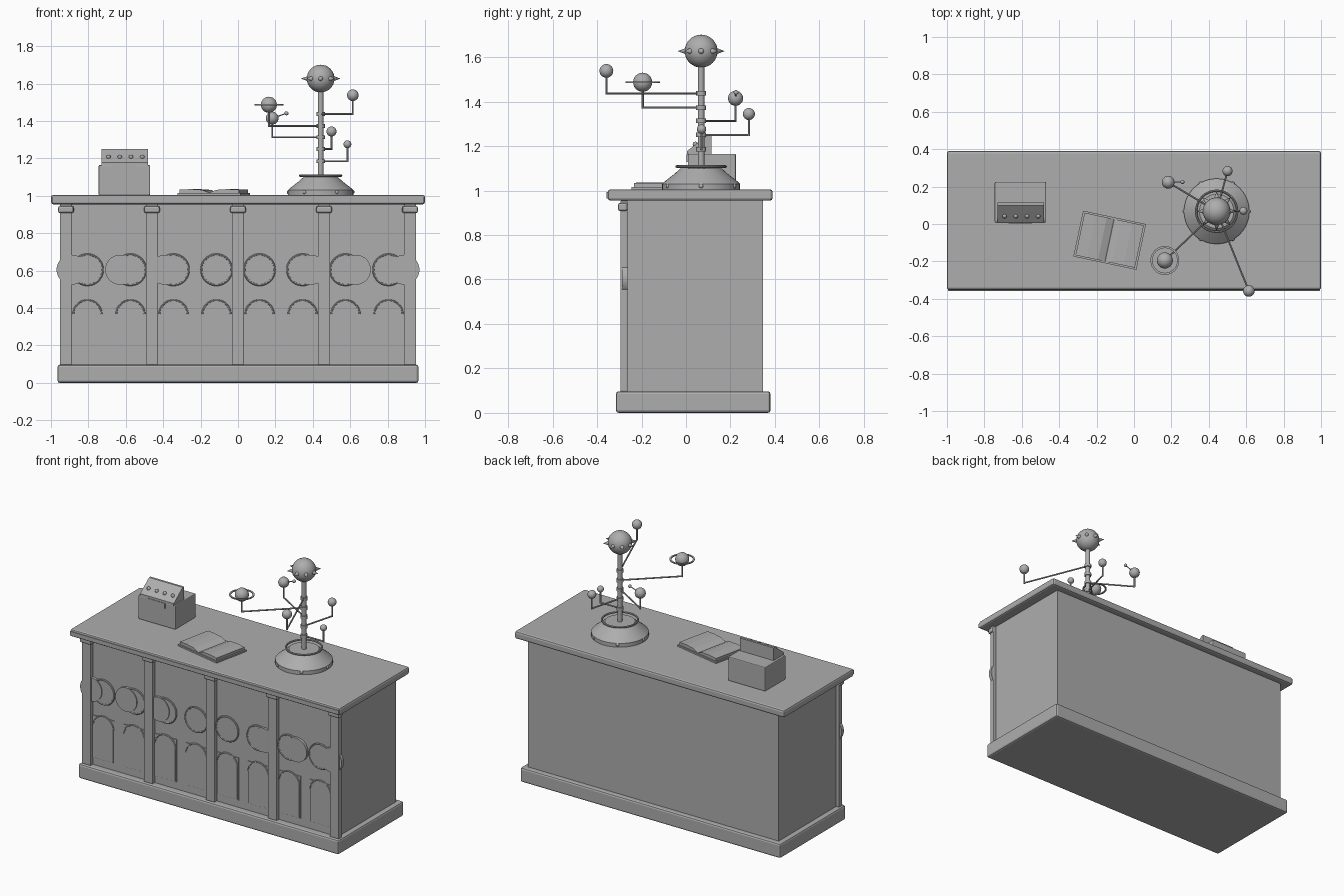
import bpy, bmesh, math
from mathutils import Vector, Matrix

if "Cube" in bpy.data.objects:
    bpy.data.objects.remove(bpy.data.objects["Cube"])

# The whole model is one neutral grey
GREY = bpy.data.materials.new("neutral_grey")
GREY.diffuse_color = (0.42, 0.42, 0.42, 1)
GREY.use_nodes = True
GREY.node_tree.nodes["Principled BSDF"].inputs["Base Color"].default_value = GREY.diffuse_color


def finish(name, bm, smooth=False, bevel=0):
    bmesh.ops.recalc_face_normals(bm, faces=bm.faces)
    me = bpy.data.meshes.new(name)
    bm.to_mesh(me)
    bm.free()
    me.materials.append(GREY)
    ob = bpy.data.objects.new(name, me)
    bpy.context.collection.objects.link(ob)
    if bevel:
        mod = ob.modifiers.new("bevel", 'BEVEL')
        mod.width, mod.segments = bevel, 2
    if smooth:
        bpy.ops.object.select_all(action='DESELECT')
        ob.select_set(True)
        bpy.context.view_layer.objects.active = ob
        bpy.ops.object.shade_smooth_by_angle(angle=math.radians(35))
    return ob


def box(name, x0, x1, y0, y1, z0, z1, bevel=0):
    bm = bmesh.new()
    bmesh.ops.create_cube(bm, size=1)
    for v in bm.verts:
        v.co = ((x0 + x1) / 2 + v.co.x * (x1 - x0), (y0 + y1) / 2 + v.co.y * (y1 - y0),
                (z0 + z1) / 2 + v.co.z * (z1 - z0))
    return finish(name, bm, bevel=bevel)


def rod(name, a, b, r, r2=None, seg=16):
    """Cylinder or cone from a to b."""
    a, b = Vector(a), Vector(b)
    bm = bmesh.new()
    M = Matrix.Translation((a + b) / 2) @ (b - a).to_track_quat('Z', 'Y').to_matrix().to_4x4()
    bmesh.ops.create_cone(bm, cap_ends=True, segments=seg, radius1=r,
                          radius2=r if r2 is None else r2, depth=(b - a).length, matrix=M)
    return finish(name, bm, True)


def ball(name, c, r, seg=24):
    bm = bmesh.new()
    bmesh.ops.create_uvsphere(bm, u_segments=seg, v_segments=seg // 2, radius=r,
                              matrix=Matrix.Translation(c))
    return finish(name, bm, True)


def ring(name, c, R, r, upright=False, sweep=1.0, seg=40):
    """Torus, or the upper part of one, flat or facing the front."""
    bm = bmesh.new()
    n = int(seg * sweep)
    full = sweep == 1.0
    rows = []
    for i in range(n if full else n + 1):
        t = 2 * math.pi * sweep * i / n
        row = []
        for j in range(8):
            p = 2 * math.pi * j / 8
            u, w = (R + r * math.cos(p)), r * math.sin(p)
            o = (u * math.cos(t), w, u * math.sin(t)) if upright else (u * math.cos(t), u * math.sin(t), w)
            row.append(bm.verts.new(Vector(c) + Vector(o)))
        rows.append(row)
    for i in range(n):
        a, b = rows[i], rows[(i + 1) % len(rows)]
        for j in range(8):
            bm.faces.new((a[j], a[(j + 1) % 8], b[(j + 1) % 8], b[j]))
    if not full:
        bm.faces.new(rows[0])
        bm.faces.new(rows[-1])
    return finish(name, bm, True)


def prism(name, pts, d):
    """Extrude a 3D outline along the vector d."""
    bm = bmesh.new()
    f = bm.faces.new([bm.verts.new(p) for p in pts])
    ext = bmesh.ops.extrude_face_region(bm, geom=[f], use_keep_orig=True)
    bmesh.ops.translate(bm, vec=d, verts=[e for e in ext["geom"] if isinstance(e, bmesh.types.BMVert)])
    return finish(name, bm)


# Counter
box("counter_plinth", -.965, .965, -.315, .38, 0, .097, .012)
box("counter_body", -.93, .93, -.27, .346, .09, .96)
box("counter_top", -1, 1, -.352, .39, .955, 1.005, .012)
box("counter_top_trim", -.995, .995, -.358, -.35, .965, .993)

# Pilasters with capitals
for i in range(5):
    x = (i - 2) * .46
    box(f"pilaster_{i}", x - .033, x + .033, -.295, -.262, .095, .955, .005)
    box(f"pilaster_capital_{i}", x - .042, x + .042, -.306, -.262, .908, .945, .01)

# Arched panels and moon phases across the front
phase = [-.085, -.055, -.045, 0, 0, .045, .055, .085]
for i in range(8):
    x = (i - 3.5) * .23
    box(f"panel_{i}", x - .08, x + .08, -.275, -.265, .145, .43)
    outline = [(x - .074, -.265, .15), (x + .074, -.265, .15)]
    outline += [(x + .074 * math.cos(math.pi * k / 16), -.265, .367 + .074 * math.sin(math.pi * k / 16))
                for k in range(17)]
    prism(f"arch_{i}", outline, (0, -.014, 0))
    ring(f"arch_rim_{i}", (x, -.277, .367), .075, .005, True, .5)
    rod(f"moon_{i}", (x, -.262, .605), (x, -.281, .605), .08, seg=40)
    ring(f"moon_rim_{i}", (x, -.278, .605), .081, .006, True)
    if phase[i]:
        xs = x + phase[i]
        rod(f"moon_shadow_{i}", (xs, -.264, .605), (xs, -.287, .605), .08, seg=40)

# Cash box with sloped key panel
box("till_body", -.745, -.47, .008, .225, 1.003, 1.165, .006)
prism("till_key_panel", [(-.73, .005, 1.163), (-.73, .005, 1.178), (-.73, .10, 1.25), (-.73, .115, 1.25),
                         (-.73, .115, 1.163)], (.25, 0, 0))
box("till_plate", -.67, -.545, .002, .01, 1.128, 1.163)
for i in range(4):
    ball(f"till_key_{i}", (-.692 + i * .06, .042, 1.208), .012, 12)

# Open book, turned on the counter
turn = Matrix.Translation((-.13, -.087, 1.005)) @ Matrix.Rotation(math.radians(-12), 4, 'Z')
book = [box("book_cover", -.172, .172, -.125, .125, 0, .01)]
for s, side in ((-1, "left"), (1, "right")):
    prof = [(0, .01), (.162, .01), (.162, .028), (.10, .031), (.04, .027), (.006, .014)]
    book.append(prism(f"book_pages_{side}", [(s * px, -.116, pz) for px, pz in prof], (0, .232, 0)))
for ob in book:
    ob.matrix_world = turn

# Orrery base, turned from a profile
OX, OY = .442, .068
prof = [(0, 1.003), (.175, 1.003), (.175, 1.03), (.165, 1.04), (.12, 1.075), (.092, 1.10), (.085, 1.10), (0, 1.10)]
bm = bmesh.new()
vs = [bm.verts.new((OX + r, OY, z)) for r, z in prof]
es = [bm.edges.new(p) for p in zip(vs, vs[1:])]
bmesh.ops.spin(bm, geom=vs + es, cent=(OX, OY, 0), axis=(0, 0, 1), angle=2 * math.pi, steps=40)
bmesh.ops.remove_doubles(bm, verts=bm.verts, dist=.0001)
finish("orrery_base", bm, True)
ring("orrery_base_ring", (OX, OY, 1.108), .110, .006)
for k in range(6):
    a = k * math.pi / 3
    ball(f"base_stud_{k}", (OX + .17 * math.cos(a), OY + .17 * math.sin(a), 1.02), .011, 12)

# Post and sun with eight rays
rod("orrery_post", (OX, OY, 1.09), (OX, OY, 1.58), .015)
ball("sun", (OX, OY, 1.627), .074, 32)
for k in range(8):
    d = Vector((math.cos(k * math.pi / 4), math.sin(k * math.pi / 4), 0))
    c = Vector((OX, OY, 1.627))
    rod(f"sun_ray_{k}", c + d * .068, c + d * .106, .014, 0, 12)

# Arms: x, y, arm height, planet height, radius
planets = [(.585, .07, 1.185, 1.276, .021), (.50, .283, 1.25, 1.344, .027),
           (.183, .223, 1.313, 1.415, .034), (.165, -.195, 1.373, 1.487, .043),
           (.614, -.358, 1.437, 1.538, .031)]
for i, (x, y, za, zp, r) in enumerate(planets):
    rod(f"arm_{i}", (OX, OY, za), (x, y, za), .005, seg=10)
    rod(f"arm_stem_{i}", (x, y, za - .005), (x, y, zp), .005, seg=10)
    rod(f"arm_collar_{i}", (OX, OY, za - .01), (OX, OY, za + .01), .022, seg=20)
    ball(f"planet_{i}", (x, y, zp), r)

# Planet ring and small moon
bm = bmesh.new()
bmesh.ops.create_circle(bm, segments=40, radius=.066)
bmesh.ops.create_circle(bm, segments=40, radius=.077)
bmesh.ops.bridge_loops(bm, edges=bm.edges[:])
ext = bmesh.ops.extrude_face_region(bm, geom=bm.faces[:], use_keep_orig=True)
bmesh.ops.translate(bm, vec=(0, 0, .006), verts=[e for e in ext["geom"] if isinstance(e, bmesh.types.BMVert)])
bmesh.ops.translate(bm, vec=(.165, -.195, 1.484), verts=bm.verts)
finish("planet_ring", bm, True)
rod("small_moon_arm", (.183, .223, 1.415), (.259, .225, 1.441), .003, seg=8)
ball("small_moon", (.259, .225, 1.441), .011, 12)
